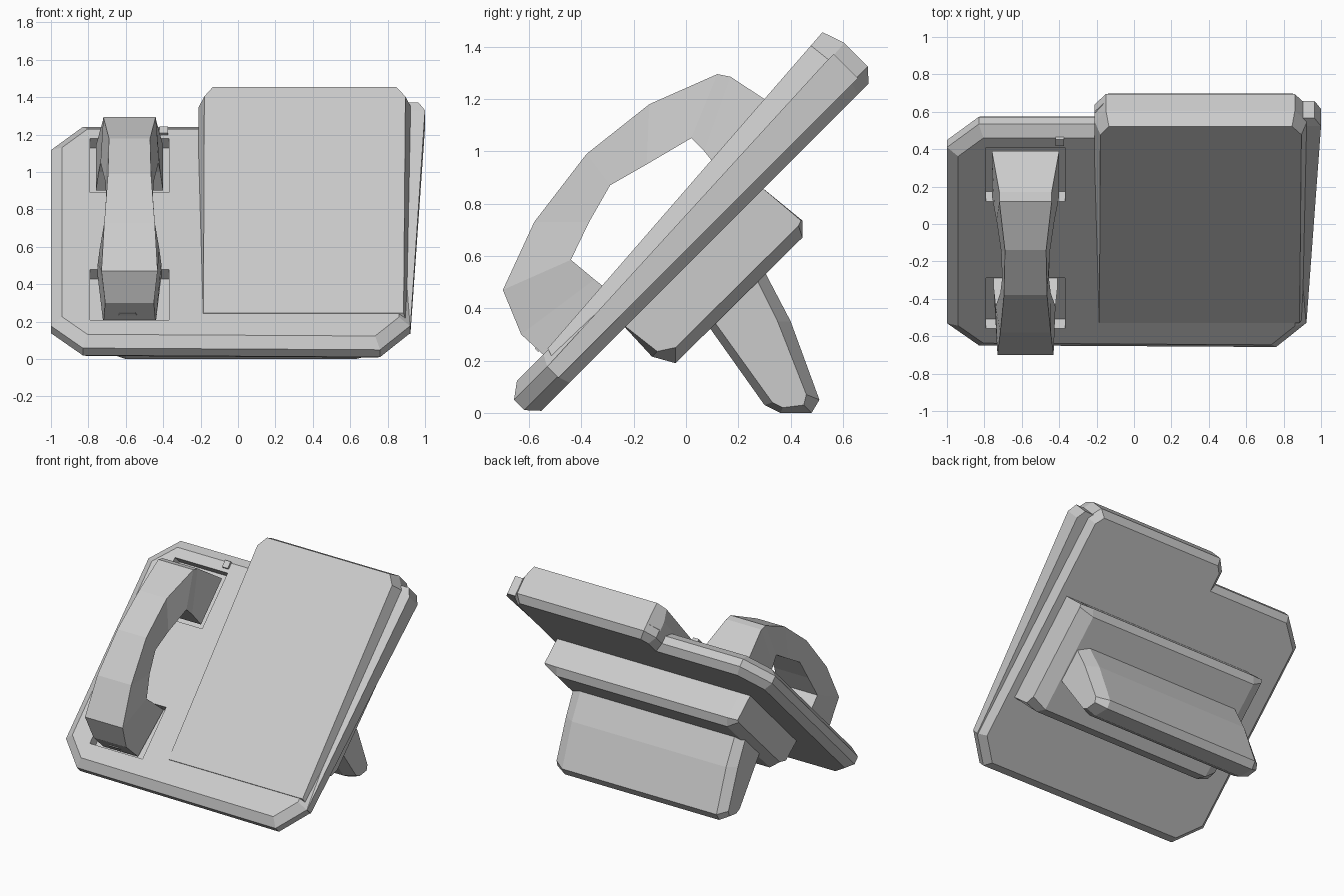
import bpy
import bmesh
from math import sqrt
from mathutils import Vector

cube = bpy.data.objects.get("Cube")
if cube:
    bpy.data.objects.remove(cube)

grey = bpy.data.materials.new("plain grey")
grey.use_nodes = True
grey.diffuse_color = (0.6, 0.6, 0.6, 1)
grey.node_tree.nodes["Principled BSDF"].inputs["Base Color"].default_value = (0.6, 0.6, 0.6, 1)


def tilt(x, u, n):
    """Point on the sloped body: u runs up the slope, n out of its face."""
    return Vector((x, (u - n) / sqrt(2), (u + n) / sqrt(2)))


def loft(name, rings):
    """Skin a stack of equal rings and cap both ends."""
    bm = bmesh.new()
    rows = [[bm.verts.new(p) for p in ring] for ring in rings]
    count = len(rows[0])
    for a, b in zip(rows, rows[1:]):
        for i in range(count):
            j = (i + 1) % count
            bm.faces.new((a[i], a[j], b[j], b[i]))
    bm.faces.new(rows[0][::-1])
    bm.faces.new(rows[-1])
    bmesh.ops.recalc_face_normals(bm, faces=bm.faces)
    mesh = bpy.data.meshes.new(name)
    bm.to_mesh(mesh)
    bm.free()
    mesh.materials.append(grey)
    obj = bpy.data.objects.new(name, mesh)
    bpy.context.collection.objects.link(obj)
    return obj


def inset(outline, d):
    """Move a counter-clockwise outline inwards by d."""
    pts = [Vector(p) for p in outline]
    result = []
    for i, p in enumerate(pts):
        e = (p - pts[i - 1]).normalized()
        f = (pts[(i + 1) % len(pts)] - p).normalized()
        a, b = Vector((-e.y, e.x)), Vector((-f.y, f.x))
        result.append(p + (a + b) * d / (1 + a.dot(b)))
    return result


def sloped_box(name, x0, x1, u0, u1, n0, n1):
    return loft(name, [[tilt(x, u, n) for x, u in
                        ((x0, u0), (x1, u0), (x1, u1), (x0, u1))] for n in (n0, n1)])


# Sloped base plate with bevelled rim and stepped top edge
plate = [(-.83, -.417), (.76, -.43), (.92, -.25), (.925, 1.34), (.86, 1.428), (-.15, 1.428),
         (-.21, 1.35), (-.21, 1.255), (-.83, 1.255), (-1, 1.08), (-1, -.25)]
base = loft("base_plate", [[tilt(x, u, n) for x, u in inset(plate, d)]
                           for n, d in ((.396, .045), (.445, 0), (.5, 0), (.544, .06))])

# Recesses under the two ends of the handset
for u0, u1 in ((-.247, .134), (.714, 1.124)):
    cutter = sloped_box("recess_cutter", -.79, -.37, u0, u1, .47, .7)
    cutter.hide_render = True
    cutter.hide_viewport = True
    cutter.display_type = 'WIRE'
    cut = base.modifiers.new("recess", 'BOOLEAN')
    cut.object = cutter
    cut.operation = 'DIFFERENCE'
    cut.solver = 'EXACT'

# Wedge-shaped raised panel
panel = [(-.215, -.23), (.915, -.23), (.925, 1.34), (.86, 1.428), (-.15, 1.428), (-.21, 1.34)]


def face_height(u):
    return .546 + .07 * (u + .23)


loft("raised_panel", [
    [tilt(x, u, .45) for x, u in panel],
    [tilt(x, u, face_height(u) - .09) for x, u in panel],
    [tilt(x, u, face_height(u)) for x, u in inset(panel, .03)]])

# Tapered strip along the side
loft("side_strip", [[tilt(.88, u, .44), tilt(x, u, .44), tilt(x, u, n), tilt(.88, u, n)]
                    for u, x, n in ((-.25, .922, .5), (1.31, 1, .57), (1.37, .965, .57))])

# Rear block that carries the foot
full = [(.28, .87), (.445, .735), (.445, .67), (-.04, .19), (-.13, .215), (-.25, .345)]
slim = [(.28, .87), (.44, .735), (.43, .715), (-.04, .25), (-.11, .235), (-.25, .345)]
loft("rear_block", [[(x, y, z) for y, z in profile] for x, profile in
                    ((-.72, slim), (-.64, full), (.72, full), (.82, slim))])

# Slanted foot with chamfered ends
foot = [(.08, .34), (.29, .56), (.40, .35), (.51, .05), (.48, 0), (.36, 0), (.30, .03)]
foot_end = [(.10, .36), (.26, .53), (.35, .35), (.46, .07), (.45, .03), (.37, .02), (.33, .04)]
loft("foot", [[(x, y, z) for y, z in profile] for x, profile in
              ((-.66, foot_end), (-.6, foot), (.63, foot), (.71, foot_end))])

# Handset: outer and inner edge of each section, with half widths
sections = [
    ((-.51, .19), (-.26, .44), .14, .17),
    ((-.63, .30), (-.35, .51), .13, .17),
    ((-.70, .47), (-.44, .585), .15, .16),
    ((-.58, .73), (-.37, .73), .135, .135),
    ((-.38, .99), (-.29, .87), .115, .125),
    ((-.14, 1.18), (-.15, .95), .11, .13),
    ((.12, 1.295), (.02, 1.05), .14, .155),
    ((.17, 1.285), (.07, 1.0), .14, .165),
    ((.39, 1.14), (.15, .90), .18, .18)]
middle = -.58
loft("handset", [[(middle - w, *outer), (middle + w, *outer), (middle + v, *inner), (middle - v, *inner)]
                 for outer, inner, w, v in sections])

# Small mouthpiece slot plate and the latch above the handset
loft("mouthpiece_slot", [[(x, y - d, z - d) for x, y, z in
                          ((-.64, -.56, .237), (-.54, -.56, .237), (-.55, -.575, .25), (-.63, -.575, .25))]
                         for d in (-.002, .004)])
sloped_box("latch", -.42, -.375, 1.15, 1.2, .52, .56)
